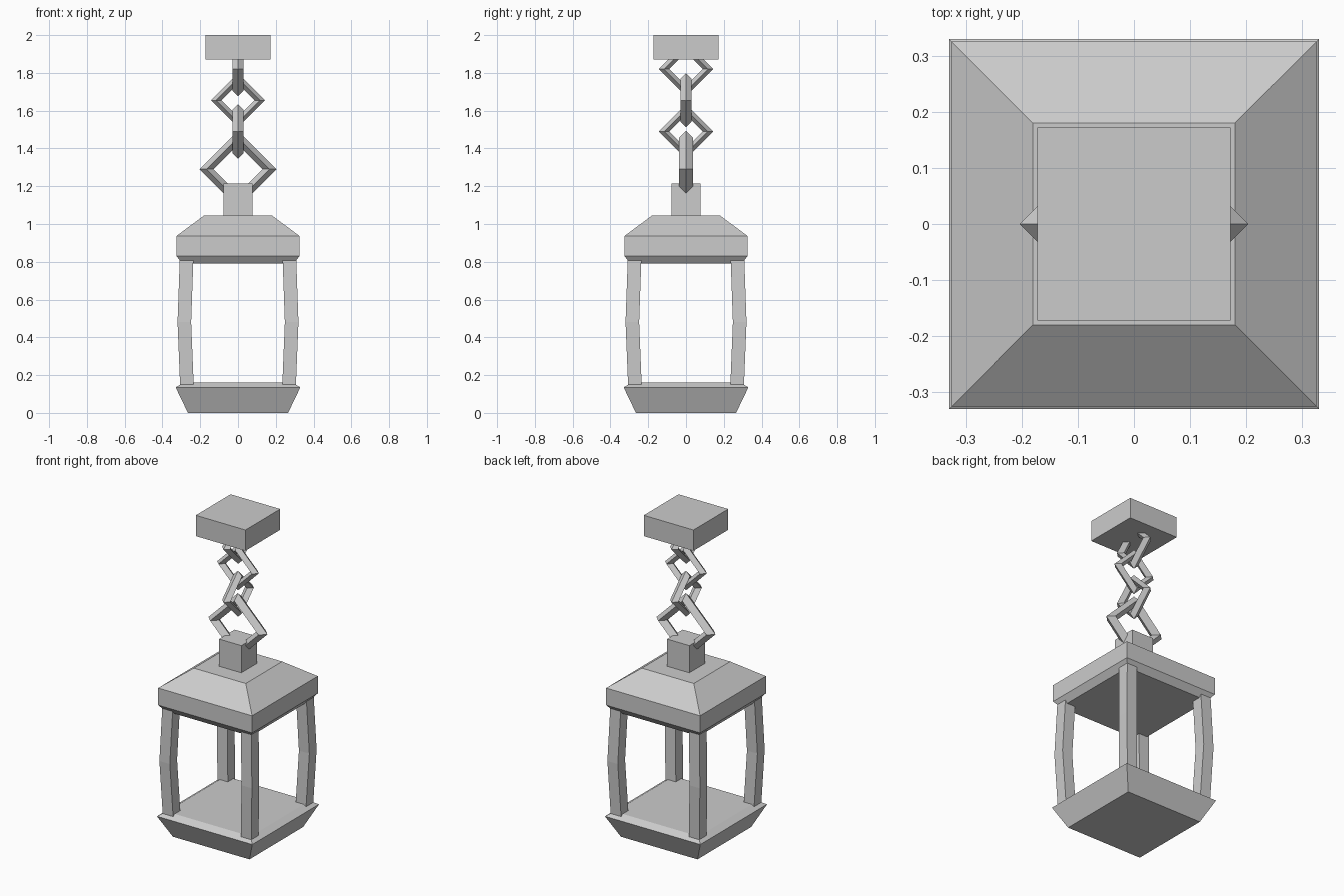
import bpy
import bmesh
from math import pi

cube = bpy.data.objects.get("Cube")
if cube:
    bpy.data.objects.remove(cube, do_unlink=True)

# One plain grey material
grey = bpy.data.materials.new("light grey")
grey.use_nodes = True
colour = (0.6, 0.6, 0.6, 1)
grey.diffuse_color = colour
grey.node_tree.nodes["Principled BSDF"].inputs["Base Color"].default_value = colour


def square_loft(name, sections):
    """Closed solid through square sections given as (centre x, centre y, z, half width)."""
    bm = bmesh.new()
    rings = []
    for cx, cy, z, h in sections:
        rings.append([bm.verts.new((cx + sx * h, cy + sy * h, z))
                      for sx, sy in ((-1, -1), (1, -1), (1, 1), (-1, 1))])
    for low, high in zip(rings, rings[1:]):
        for i in range(4):
            j = (i + 1) % 4
            bm.faces.new((low[i], low[j], high[j], high[i]))
    bm.faces.new(rings[0][::-1])
    bm.faces.new(rings[-1])
    mesh = bpy.data.meshes.new(name)
    bm.to_mesh(mesh)
    bm.free()
    mesh.materials.append(grey)
    obj = bpy.data.objects.new(name, mesh)
    bpy.context.collection.objects.link(obj)
    return obj


def centred(name, profile):
    return square_loft(name, [(0, 0, z, h) for z, h in profile])


# Lantern body
centred("base", [(0, 0.265), (0.135, 0.33), (0.16, 0.29)])
centred("roof", [(0.79, 0.295), (0.83, 0.325), (0.937, 0.325), (1.045, 0.18)])
centred("neck_block", [(1.03, 0.077), (1.215, 0.077)])
centred("ceiling_mount", [(1.87, 0.172), (2.0, 0.172)])

# Four corner posts, bowed outwards at mid height
for side, sx in (("left", 1), ("right", -1)):
    for end, sy in (("front", -1), ("back", 1)):
        square_loft(f"{end}_{side}_post",
                    [(sx * c, sy * c, z, 0.036)
                     for z, c in ((0.135, 0.27), (0.48, 0.284), (0.82, 0.272))])

# Diamond chain links, alternating between the two vertical planes
links = [(1.29, 0.167, 0.037), (1.49, 0.116, 0.028),
         (1.655, 0.116, 0.028), (1.82, 0.116, 0.028)]
for i, (z, major, minor) in enumerate(links):
    turn = (pi / 2, 0, 0) if i % 2 == 0 else (0, pi / 2, 0)
    bpy.ops.mesh.primitive_torus_add(
        major_segments=4, minor_segments=4, major_radius=major,
        minor_radius=minor, location=(0, 0, z), rotation=turn)
    link = bpy.context.object
    link.name = f"chain_link_{i + 1}"
    link.data.materials.append(grey)
    bpy.ops.object.shade_flat()
